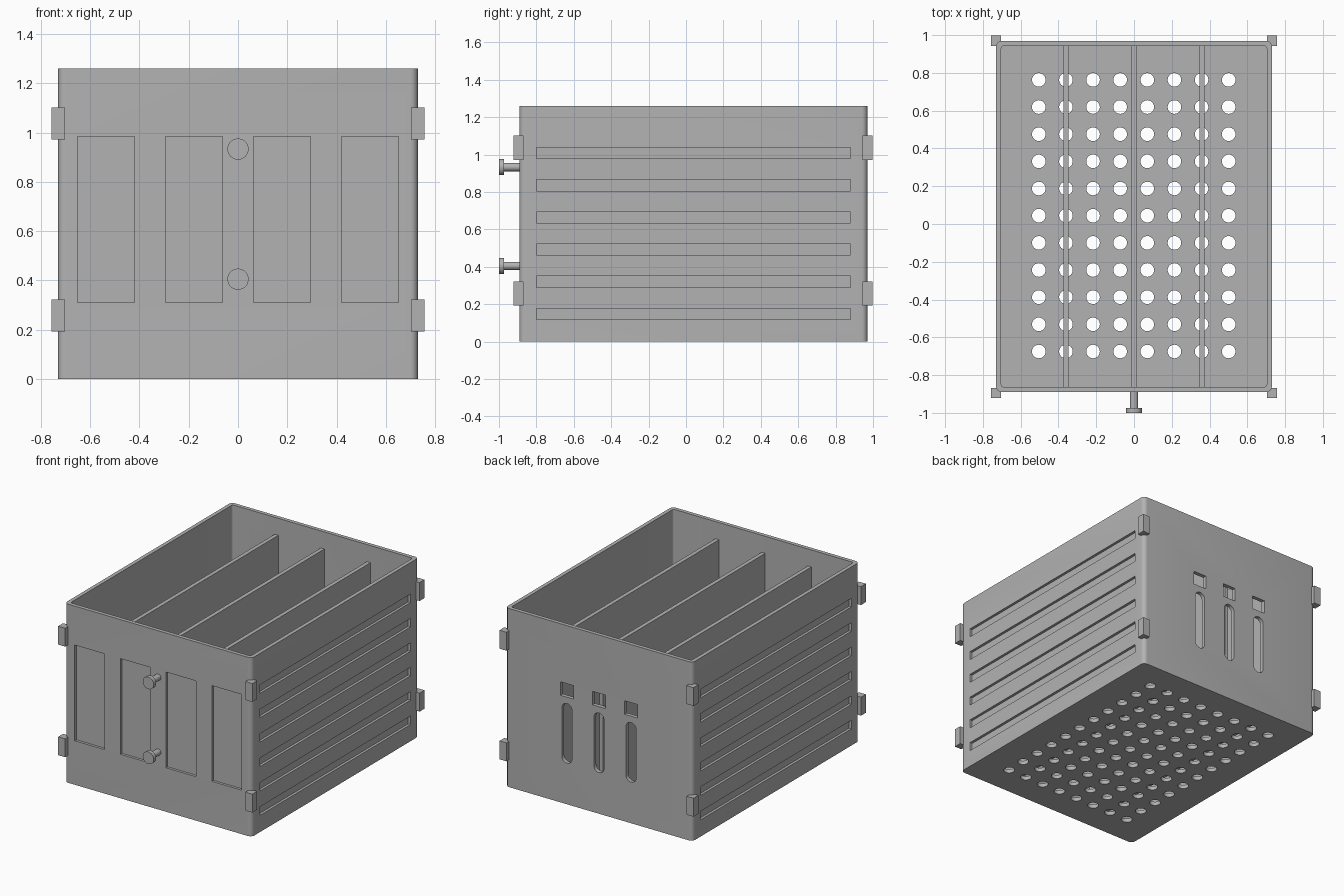
import bpy, bmesh, math

if "Cube" in bpy.data.objects:
    bpy.data.objects.remove(bpy.data.objects["Cube"], do_unlink=True)

grey = bpy.data.materials.new("plain_grey")
colour = (0.45, 0.45, 0.45, 1)
grey.diffuse_color = colour
grey.use_nodes = True
grey.node_tree.nodes["Principled BSDF"].inputs["Base Color"].default_value = colour

# Overall sizes
W, FRONT, BACK, TOP, WALL = 0.73, -0.89, 0.97, 1.26, 0.027
RECESS = 0.018


def prism(bm, lo, hi, axis=2, r=0.0, seg=6):
    """Block between two corners, with the edges along one axis rounded."""
    u, v = (axis + 1) % 3, (axis + 2) % 3
    pts = []
    corners = [(hi[u] - r, hi[v] - r), (lo[u] + r, hi[v] - r),
               (lo[u] + r, lo[v] + r), (hi[u] - r, lo[v] + r)]
    for k, (cu, cv) in enumerate(corners):
        for i in range(seg + 1 if r else 1):
            a = math.pi / 2 * (k + i / seg)
            p = (round(cu + r * math.cos(a), 5), round(cv + r * math.sin(a), 5))
            if p not in pts:
                pts.append(p)

    def ring(level):
        out = []
        for p in pts:
            co = [0, 0, 0]
            co[u], co[v], co[axis] = p[0], p[1], level
            out.append(bm.verts.new(co))
        return out

    low, high = ring(lo[axis]), ring(hi[axis])
    bm.faces.new(low[::-1])
    bm.faces.new(high)
    for i in range(len(pts)):
        j = (i + 1) % len(pts)
        bm.faces.new((low[i], low[j], high[j], high[i]))


def make(name, bm):
    mesh = bpy.data.meshes.new(name)
    bm.to_mesh(mesh)
    bm.free()
    mesh.materials.append(grey)
    ob = bpy.data.objects.new(name, mesh)
    bpy.context.collection.objects.link(ob)
    return ob


def activate(ob):
    bpy.ops.object.select_all(action="DESELECT")
    ob.select_set(True)
    bpy.context.view_layer.objects.active = ob


def smooth(ob):
    activate(ob)
    bpy.ops.object.shade_smooth_by_angle(angle=math.radians(30))


def cut(ob, bm):
    cutter = make("cutter", bm)
    cutter.hide_render = True
    mod = ob.modifiers.new("cut", "BOOLEAN")
    mod.operation, mod.solver, mod.object = "DIFFERENCE", "EXACT", cutter
    activate(ob)
    bpy.ops.object.modifier_apply(modifier=mod.name)
    bpy.data.objects.remove(cutter, do_unlink=True)


# Open box
bm = bmesh.new()
prism(bm, (-W, FRONT, 0), (W, BACK, TOP), r=0.03)
box = make("box_body", bm)
bm = bmesh.new()
prism(bm, (-W + WALL, FRONT + WALL, WALL), (W - WALL, BACK - WALL, TOP + 0.1), r=0.015)
cut(box, bm)

bm = bmesh.new()
# Drain holes in the floor
for i in range(8):
    for j in range(11):
        x, y, r = -0.504 + 0.1436 * i, -0.675 + 0.1438 * j, 0.036
        prism(bm, (x - r, y - r, -0.05), (x + r, y + r, 0.06), r=r)
# Recessed panels on the front
for x in (-0.535, -0.178, 0.178, 0.535):
    prism(bm, (x - 0.116, FRONT - 0.1, 0.31), (x + 0.116, FRONT + RECESS, 0.985), axis=1)
# Long grooves on both sides
for k in range(6):
    z = 0.118 + 0.172 * k
    prism(bm, (W - RECESS, -0.8, z), (W + 0.1, 0.88, z + 0.06))
    prism(bm, (-W - 0.1, -0.8, z), (-W + RECESS, 0.88, z + 0.06))
# Windows and rounded slots through the back
for x in (-0.25, 0, 0.25):
    prism(bm, (x - 0.05, BACK - 0.05, 0.755), (x + 0.05, BACK + 0.1, 0.85), axis=1)
    prism(bm, (x - 0.04, BACK - 0.05, 0.29), (x + 0.04, BACK + 0.1, 0.71), axis=1, r=0.04)
cut(box, bm)
smooth(box)

# Inner dividers
for name, x in (("right", -0.36), ("middle", 0), ("left", 0.36)):
    bm = bmesh.new()
    prism(bm, (x - 0.014, FRONT + WALL, WALL), (x + 0.014, BACK - WALL, 1.14))
    make(name + "_divider", bm)

# Corner blocks
for yname, y in (("front", FRONT - 0.005), ("back", BACK)):
    for xname, x in (("right", -W), ("left", W)):
        for zname, z in (("lower", 0.192), ("upper", 0.972)):
            bm = bmesh.new()
            prism(bm, (x - 0.027, y - 0.027, z), (x + 0.027, y + 0.027, z + 0.13))
            make(f"{zname}_{yname}_{xname}_block", bm)

# Front knobs: stem and disc head
for name, z in (("lower", 0.405), ("upper", 0.933)):
    bm = bmesh.new()
    for r, y0, y1 in ((0.022, -0.973, FRONT + 0.01), (0.043, -1.0, -0.973)):
        prism(bm, (-r, y0, z - r), (r, y1, z + r), axis=1, r=r, seg=8)
    smooth(make(name + "_knob", bm))
